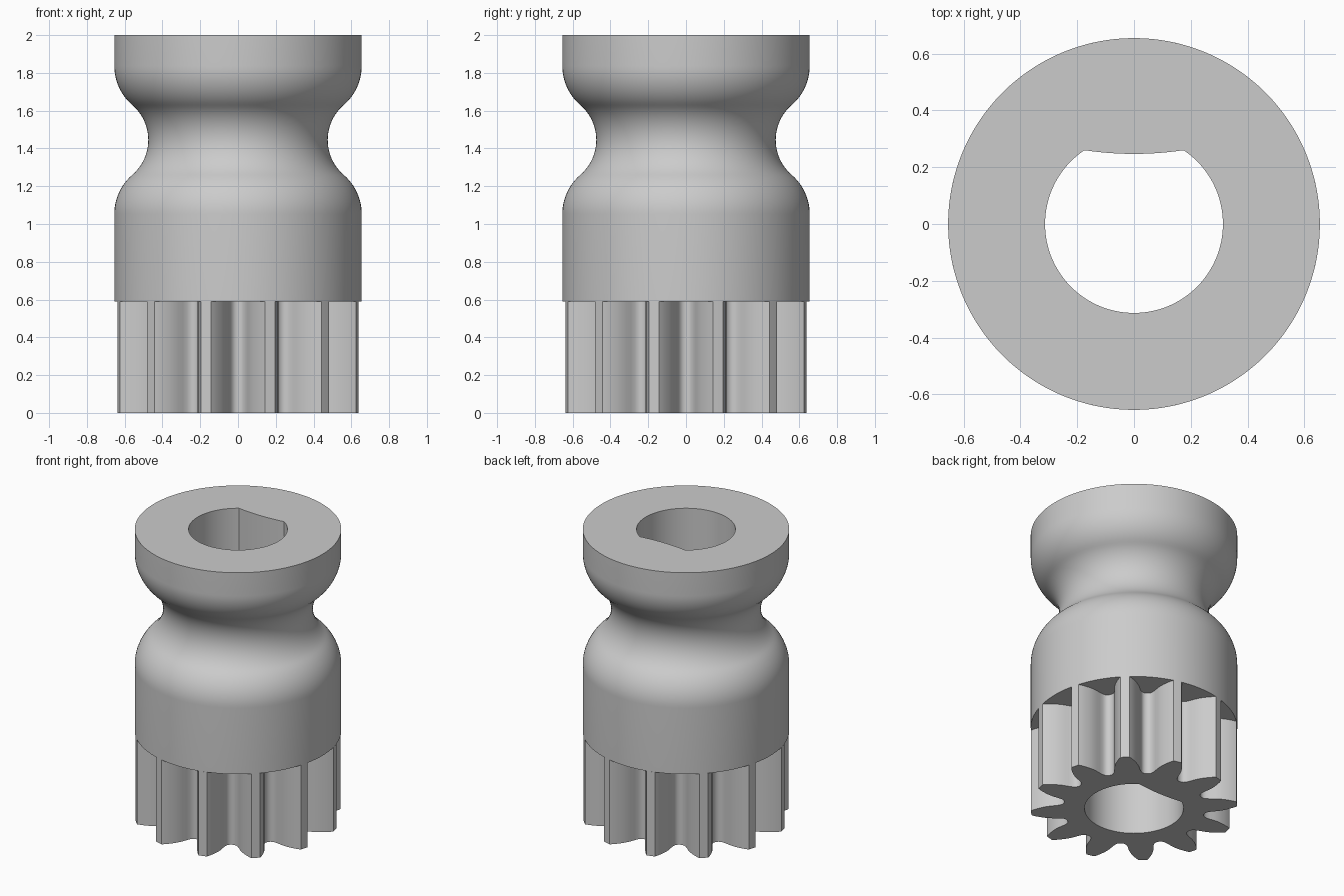
import bpy, bmesh
from math import sin, cos, pi, radians, atan2, hypot

cube = bpy.data.objects.get("Cube")
if cube:
    bpy.data.objects.remove(cube, do_unlink=True)

RADIUS = 0.655
HEIGHT = 2.0
GEAR_TOP = 0.59
BORE = 0.312
TEETH = 12

grey = bpy.data.materials.new("plain grey")
grey.use_nodes = True
grey.diffuse_color = (0.6, 0.6, 0.6, 1)
grey.node_tree.nodes["Principled BSDF"].inputs["Base Color"].default_value = (0.6, 0.6, 0.6, 1)


def make_object(name, bm):
    bmesh.ops.recalc_face_normals(bm, faces=bm.faces)
    mesh = bpy.data.meshes.new(name)
    bm.to_mesh(mesh)
    bm.free()
    obj = bpy.data.objects.new(name, mesh)
    bpy.context.collection.objects.link(obj)
    mesh.materials.append(grey)
    return obj


def prism(name, outline, z0, z1):
    """Extrude a flat outline from z0 to z1."""
    bm = bmesh.new()
    face = bm.faces.new([bm.verts.new((x, y, z0)) for x, y in outline])
    result = bmesh.ops.extrude_face_region(bm, geom=[face])
    top = [v for v in result["geom"] if isinstance(v, bmesh.types.BMVert)]
    bmesh.ops.translate(bm, verts=top, vec=(0, 0, z1 - z0))
    return make_object(name, bm)


def lathe(name, profile, steps=128):
    """Revolve (radius, height) points about z and cap both ends."""
    bm = bmesh.new()
    rings = [[bm.verts.new((r * cos(2 * pi * i / steps), r * sin(2 * pi * i / steps), z))
              for i in range(steps)] for r, z in profile]
    for low, high in zip(rings, rings[1:]):
        for i in range(steps):
            j = (i + 1) % steps
            bm.faces.new((low[i], low[j], high[j], high[i]))
    bm.faces.new(rings[0])
    bm.faces.new(rings[-1])
    return make_object(name, bm)


def arc(cx, cz, r, start, end, steps=12):
    return [(cx + r * cos(radians(start + (end - start) * i / steps)),
             cz + r * sin(radians(start + (end - start) * i / steps))) for i in range(steps + 1)]


# Hub profile: round groove blended into the rim and the body by fillets
groove_z, groove_r, throat = 1.445, 0.244, 0.475
groove_x = throat + groove_r
sweep = 49.3
c, s = cos(radians(sweep)), sin(radians(sweep))
fillet = (RADIUS - groove_x + groove_r * c) / (1 - c)
fx = RADIUS - fillet
dz = (groove_r + fillet) * s
profile = [(RADIUS, GEAR_TOP)]
profile += arc(fx, groove_z - dz, fillet, 0, sweep)
profile += arc(groove_x, groove_z, groove_r, 180 + sweep, 180 - sweep, 24)[1:]
profile += arc(fx, groove_z + dz, fillet, -sweep, 0)[1:]
profile += [(RADIUS, HEIGHT)]
hub = lathe("grooved_hub", profile)

# Gear: half a tooth as (radius, degrees from tooth centre), mirrored and repeated
half_tooth = [(0.655, 0), (0.655, 2.4), (0.635, 3.7), (0.61, 5.0), (0.585, 6.3), (0.56, 7.4),
              (0.53, 8.5), (0.50, 9.3), (0.475, 10.3), (0.459, 11.6), (0.451, 13.2), (0.449, 15)]
tooth = [(r, -a) for r, a in half_tooth[:0:-1]] + half_tooth[:-1]
pitch = 360 / TEETH
outline = []
for k in range(TEETH):
    for r, a in tooth:
        t = radians(a + pitch * (k + 0.5))
        outline.append((r * cos(t), r * sin(t)))
gear = prism("gear_teeth", outline, 0, GEAR_TOP)

# Bore: round hole with a slightly bowed key face at the back
key_x, key_y, bow = 0.175, 0.26, 0.013
start = atan2(key_y, -key_x)
end = atan2(key_y, key_x) + 2 * pi
radius = hypot(key_x, key_y)
hole = [(radius * cos(start + (end - start) * i / 96),
         radius * sin(start + (end - start) * i / 96)) for i in range(97)]
for i in range(1, 12):
    x = key_x * (1 - i / 6)
    hole.append((x, key_y - bow * (1 - (x / key_x) ** 2)))
cutter = prism("bore_cutter", hole, -0.2, HEIGHT + 0.2)
cutter.hide_render = True

for obj in (hub, gear):
    cut = obj.modifiers.new("bore", 'BOOLEAN')
    cut.operation = 'DIFFERENCE'
    cut.solver = 'EXACT'
    cut.object = cutter
    bpy.ops.object.select_all(action='DESELECT')
    obj.select_set(True)
    bpy.context.view_layer.objects.active = obj
    bpy.ops.object.modifier_apply(modifier=cut.name)
    bpy.ops.object.shade_smooth_by_angle(angle=radians(28))
bpy.data.objects.remove(cutter, do_unlink=True)
